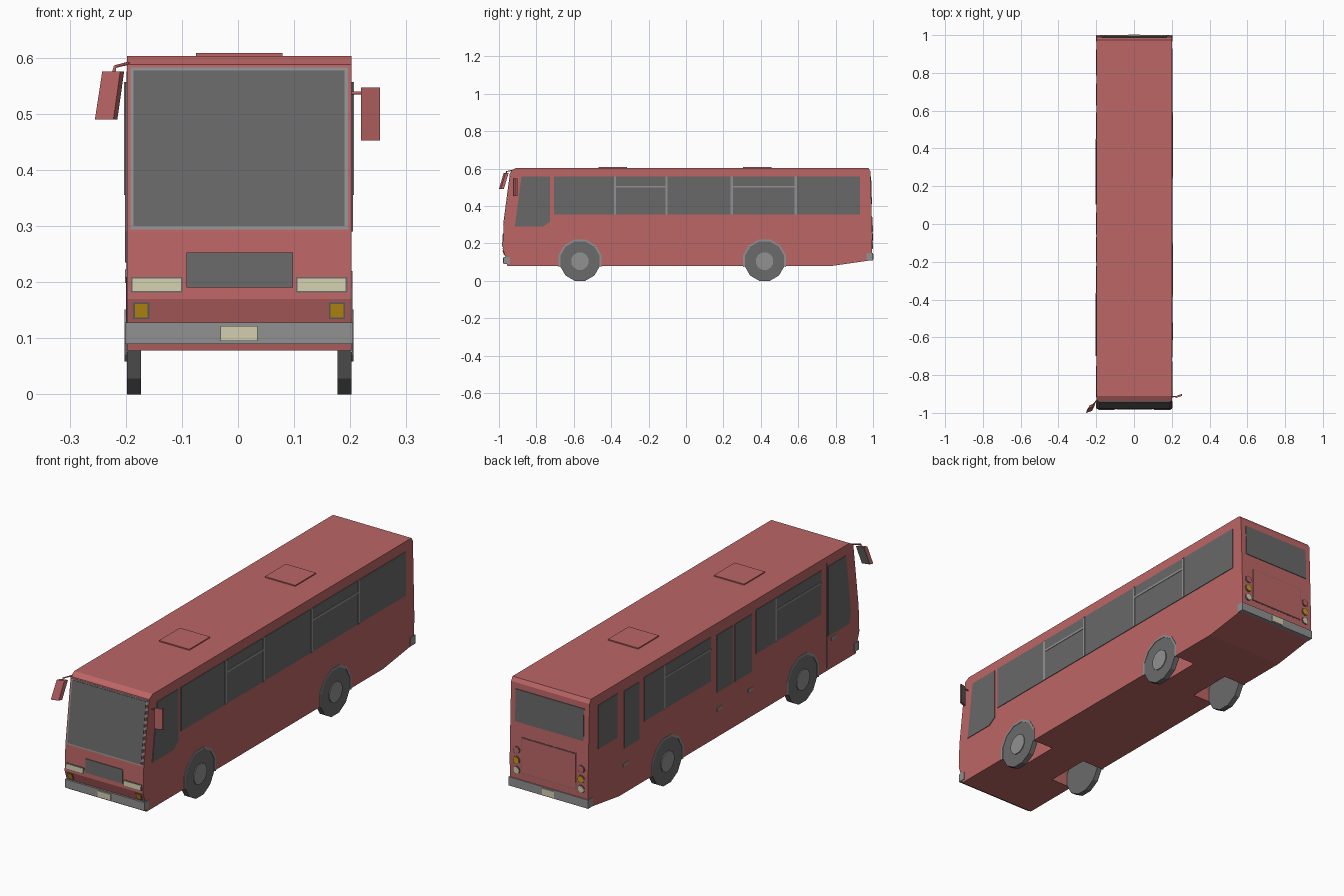
import bpy, bmesh, math
from mathutils import Vector, Matrix

if "Cube" in bpy.data.objects:
    bpy.data.objects.remove(bpy.data.objects["Cube"])

CX, HALF = 0.002, 0.2  # body centre and half width


def material(name, *srgb):
    linear = [((c + 0.055) / 1.055) ** 2.4 for c in srgb] + [1]
    m = bpy.data.materials.new(name)
    m.use_nodes = True
    m.diffuse_color = linear
    m.node_tree.nodes["Principled BSDF"].inputs["Base Color"].default_value = linear
    return m


RED = material("red paint", 0.74, 0.4, 0.4)
DARK = material("dark glass", 0.41, 0.41, 0.41)
TYRE = material("tyre grey", 0.42, 0.42, 0.42)
GREY = material("light grey", 0.57, 0.57, 0.57)
CREAM = material("cream lamp", 0.83, 0.81, 0.69)
ORANGE = material("orange lamp", 0.8, 0.6, 0.08)


def prism(name, base, shift, mat):
    """Solid made by moving a polygon along one vector (or one vector per corner)."""
    bm = bmesh.new()
    a = [bm.verts.new(p) for p in base]
    b = [bm.verts.new(Vector(p) + Vector(shift)) for p in base]
    bm.faces.new(a)
    bm.faces.new(b[::-1])
    for i in range(len(a)):
        j = (i + 1) % len(a)
        bm.faces.new((a[i], a[j], b[j], b[i]))
    bmesh.ops.recalc_face_normals(bm, faces=bm.faces)
    mesh = bpy.data.meshes.new(name)
    bm.to_mesh(mesh)
    bm.free()
    mesh.materials.append(mat)
    ob = bpy.data.objects.new(name, mesh)
    bpy.context.collection.objects.link(ob)
    return ob


def box(name, x0, x1, y0, y1, z0, z1, mat):
    return prism(name, [(x0, y0, z0), (x1, y0, z0), (x1, y1, z0), (x0, y1, z0)],
                 (0, 0, z1 - z0), mat)


def rect(u0, u1, z0, z1):
    return [(u0, z0), (u1, z0), (u1, z1), (u0, z1)]


def ring(u, z, r, n=12):
    return [(u + r * math.cos((i + 0.5) * math.tau / n),
             z + r * math.sin((i + 0.5) * math.tau / n)) for i in range(n)]


# Body: side profile swept across the width
front = [(-0.955, 0.078), (-0.966, 0.128), (-0.98, 0.17), (-0.975, 0.29),
         (-0.936, 0.588), (-0.91, 0.603)]
rear = [(0.77, 0.078), (0.995, 0.11), (0.996, 0.25), (0.986, 0.585), (0.975, 0.603)]


def wall_y(profile, z):
    for (y0, z0), (y1, z1) in zip(profile, profile[1:]):
        if z <= z1:
            return y0 + (y1 - y0) * (z - z0) / (z1 - z0)
    return profile[-1][0]


body = prism("body", [(CX - HALF, y, z) for y, z in front + rear[::-1]],
             (2 * HALF, 0, 0), RED)


# Thin plates laid on the walls
def side_plate(name, pts, side, mat, t=0.003):
    x = CX + side * (HALF - 0.002)
    return prism(name, [(x, y, z) for y, z in pts], (side * (t + 0.002), 0, 0), mat)


def front_plate(name, pts, mat, t=0.003):
    return prism(name, [(CX + x, wall_y(front, z) + 0.002, z) for x, z in pts],
                 (0, -t - 0.002, 0), mat)


def rear_plate(name, pts, mat, t=0.003):
    return prism(name, [(CX + x, wall_y(rear, z) - 0.002, z) for x, z in pts],
                 (0, t + 0.002, 0), mat)


# Wheels, wheel wells and arches
WZ = 0.105
for label, y in (("front", -0.567), ("rear", 0.42)):
    for side, hand in ((1, "left"), (-1, "right")):
        outer = CX + side * HALF
        cutter = prism("well_cutter",
                       [(outer + side * 0.02, a, b) for a, b in ring(y, WZ, 0.112)],
                       (-side * 0.13, 0, 0), RED)
        mod = body.modifiers.new("well", "BOOLEAN")
        mod.operation, mod.object, mod.solver = "DIFFERENCE", cutter, "EXACT"
        bpy.context.view_layer.objects.active = body
        bpy.ops.object.modifier_apply(modifier=mod.name)
        bpy.data.objects.remove(cutter)
        name = f"{label}_{hand}_"
        prism(name + "wheel", [(outer, a, b) for a, b in ring(y, WZ, 0.109)],
              (-side * 0.025, 0, 0), TYRE)
        side_plate(name + "hub", ring(y, WZ, 0.048), side, GREY, 0.004)
        arc = [math.radians(a) for a in range(-15, 196, 30)]
        arch = [(y + r * math.cos(a), WZ + r * math.sin(a))
                for r, angles in ((0.119, arc), (0.109, arc[::-1])) for a in angles]
        side_plate(name + "arch", arch, side, GREY, 0.002)

# Left side windows
TOP, SILL = 0.557, 0.355
side_plate("driver_window", [(-0.915, 0.29), (-0.765, 0.29), (-0.727, 0.315),
                             (-0.727, TOP), (-0.88, TOP)], 1, DARK)
side_plate("left_windows", rect(-0.706, 0.93, SILL, TOP), 1, DARK)
for y in (-0.38, -0.104, 0.245, 0.587):
    side_plate("left_window_post", rect(y - 0.006, y + 0.006, SILL, TOP), 1, GREY, 0.005)
for y0, y1 in ((-0.38, -0.104), (0.245, 0.587)):
    side_plate("left_window_rail", rect(y0, y1, 0.498, 0.508), 1, GREY, 0.005)

# Right side windows and doors
side_plate("right_rear_window", rect(0.785, 0.925, SILL, TOP), -1, DARK)
for y0, y1, split in ((0.104, 0.59, 0.445), (-0.70, -0.223, -0.368)):
    side_plate("right_windows", rect(y0, y1, SILL, TOP), -1, DARK)
    side_plate("right_window_post", rect(split - 0.004, split + 0.004, SILL, TOP),
               -1, GREY, 0.005)
    side_plate("right_window_rail", rect(y0, split, 0.498, 0.506), -1, GREY, 0.005)
for y0, y1 in ((0.627, 0.735), (-0.056, 0.06), (-0.194, -0.07)):
    side_plate("door_window", rect(y0, y1, 0.285, 0.55), -1, DARK)
side_plate("front_door_window", [(-0.753, 0.235), (-0.905, 0.235), (-0.915, 0.29),
                                 (-0.88, TOP), (-0.753, TOP)], -1, DARK)
side_plate("front_door_seam", rect(-0.746, -0.742, 0.09, 0.575), -1, DARK, 0.001)
for y, z in ((0.725, 0.21), (0.04, 0.205), (-0.185, 0.205), (-0.79, 0.215)):
    side_plate("door_handle", rect(y - 0.018, y + 0.018, z - 0.007, z + 0.007), -1, GREY)

# Front face
front_plate("windscreen_frame", rect(-0.194, 0.194, 0.294, 0.582), GREY, 0.002)
front_plate("windscreen", rect(-0.188, 0.188, 0.3, 0.577), DARK, 0.004)
front_plate("grille", rect(-0.094, 0.096, 0.19, 0.253), DARK)
for s in (-1, 1):
    def span(a, b, z0, z1):
        return rect(min(s * a, s * b), max(s * a, s * b), z0, z1)
    front_plate("headlight_frame", span(0.101, 0.193, 0.181, 0.209), DARK, 0.002)
    front_plate("headlight", span(0.104, 0.19, 0.184, 0.206), CREAM, 0.004)
    front_plate("indicator_frame", span(0.16, 0.189, 0.134, 0.164), DARK, 0.002)
    front_plate("indicator", span(0.163, 0.186, 0.137, 0.161), ORANGE, 0.004)
box("front_bumper", CX - 0.203, CX + 0.203, -0.975, -0.94, 0.09, 0.128, GREY)
box("front_plate", CX - 0.033, CX + 0.033, -0.979, -0.97, 0.095, 0.122, CREAM)

# Rear face
rear_plate("rear_window", rect(-0.174, 0.174, 0.41, TOP), DARK)
rear_plate("engine_cover_edge", rect(-0.14, 0.14, 0.18, 0.345), DARK, 0.001)
rear_plate("engine_cover", rect(-0.137, 0.137, 0.183, 0.342), RED, 0.003)
for s in (-1, 1):
    for z, mat in ((0.28, RED), (0.234, ORANGE), (0.188, CREAM)):
        rear_plate("tail_lamp_rim", ring(s * 0.165, z, 0.018), DARK, 0.003)
        rear_plate("tail_lamp", ring(s * 0.165, z, 0.015), mat, 0.005)
box("rear_bumper", CX - 0.203, CX + 0.203, 0.965, 1.0, 0.108, 0.148, GREY)
box("rear_plate", CX - 0.03, CX + 0.03, 0.99, 1.003, 0.113, 0.142, CREAM)

# Roof hatches
for y in (-0.392, 0.38):
    box("roof_hatch", CX - 0.077, CX + 0.077, y - 0.076, y + 0.076, 0.601, 0.608, RED)


# Mirrors on arms
def arm(name, points, r=0.003):
    curve = bpy.data.curves.new(name, "CURVE")
    curve.dimensions, curve.bevel_depth, curve.bevel_resolution = "3D", r, 1
    line = curve.splines.new("POLY")
    line.points.add(len(points) - 1)
    for p, co in zip(line.points, points):
        p.co = (*co, 1)
    curve.materials.append(RED)
    bpy.context.collection.objects.link(bpy.data.objects.new(name, curve))


arm("right_mirror_arm", [(-0.195, -0.93, 0.59), (-0.219, -0.96, 0.584),
                         (-0.222, -0.962, 0.572)])
face = [(-0.242, -0.975, 0.575), (-0.21, -0.965, 0.575),
        (-0.222, -0.99, 0.49), (-0.255, -1.0, 0.49)]
prism("right_mirror", face, (0.006, 0.014, 0), RED)
prism("right_mirror_glass", [Vector(p) + Vector((0.006, 0.014, 0)) for p in face],
      (0.001, 0.002, 0), DARK)
arm("left_mirror_arm", [(0.2, -0.915, 0.537), (0.225, -0.913, 0.537)])
face = [(0.219, -0.922, 0.452), (0.253, -0.91, 0.452),
        (0.253, -0.91, 0.547), (0.219, -0.922, 0.547)]
prism("left_mirror", face, (0, 0.008, 0), RED)
prism("left_mirror_glass", [Vector(p) + Vector((0, 0.008, 0)) for p in face],
      (0, 0.002, 0), DARK)
